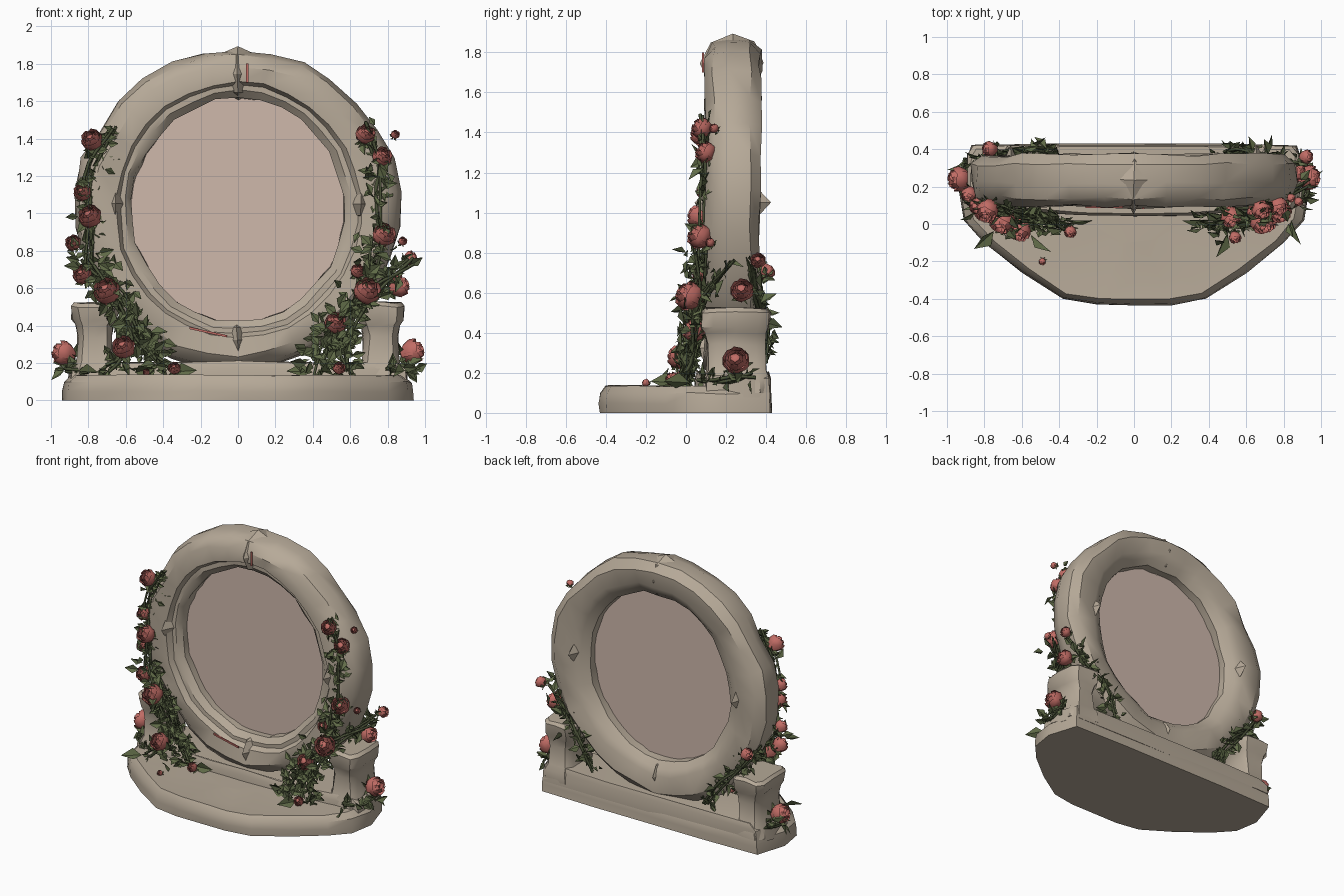
import bpy, bmesh, math, random
from math import sin, cos, pi
from mathutils import Vector, noise

random.seed(4)
if "Cube" in bpy.data.objects:
    bpy.data.objects.remove(bpy.data.objects["Cube"])


def material(name, rgb):
    m = bpy.data.materials.new(name)
    m.use_nodes = True
    m.diffuse_color = (*rgb, 1)
    bsdf = m.node_tree.nodes["Principled BSDF"]
    bsdf.inputs["Base Color"].default_value = (*rgb, 1)
    bsdf.inputs["Roughness"].default_value = 0.9
    return m


stone = material("warm stone", (0.47, 0.40, 0.315))
glass = material("pale pink panel", (0.62, 0.48, 0.41))
pink = material("rose pink", (0.53, 0.15, 0.13))
green = material("leaf green", (0.12, 0.15, 0.065))
dark = material("dark stem", (0.07, 0.085, 0.04))


def finish(bm, name, mats, angle=40):
    bmesh.ops.recalc_face_normals(bm, faces=bm.faces)
    me = bpy.data.meshes.new(name)
    bm.to_mesh(me)
    bm.free()
    for m in mats:
        me.materials.append(m)
    ob = bpy.data.objects.new(name, me)
    bpy.context.collection.objects.link(ob)
    if angle:
        bpy.ops.object.select_all(action="DESELECT")
        ob.select_set(True)
        bpy.context.view_layer.objects.active = ob
        bpy.ops.object.shade_smooth_by_angle(angle=math.radians(angle))
    return ob


def weather(bm, amount, scale=5):
    """Push vertices about to give worn, lumpy stone."""
    for v in bm.verts:
        v.co += noise.noise_vector(v.co * scale) * amount


def loft(rings, closed=False):
    """Skin a list of equal loops; cap the ends unless closed."""
    bm = bmesh.new()
    loops = [[bm.verts.new(p) for p in ring] for ring in rings]
    n = len(loops[0])
    pairs = list(zip(loops, loops[1:] + loops[:1]))
    for a, b in pairs if closed else pairs[:-1]:
        for i in range(n):
            bm.faces.new((a[i], a[(i + 1) % n], b[(i + 1) % n], b[i]))
    if not closed:
        bm.faces.new(loops[0])
        bm.faces.new(loops[-1])
    return bm


# Base slab with a broken, faceted front edge
half = [(0, -0.43), (0.2, -0.43), (0.38, -0.40), (0.6, -0.26), (0.8, -0.10),
        (0.91, 0.02), (0.94, 0.2), (0.87, 0.42), (0.45, 0.43)]
outline = half + [(0, 0.43)] + [(-x, y) for x, y in reversed(half[1:])]
levels = [(0, 1), (0.05, 1.0), (0.10, 0.99), (0.135, 0.94), (0.13, 0.72), (0.13, 0.3)]
bm = loft([[(x * s, 0.05 + (y - 0.05) * s, z) for x, y in outline] for z, s in levels])
for v in bm.verts:
    if v.co.z > 0.01:
        v.co += noise.noise_vector(v.co * 6) * 0.014
finish(bm, "base_slab", [stone], 35)

# Low step along the back
step = [(-0.9, 0.10), (-0.6, 0.07), (-0.3, 0.05), (0, 0.04), (0.3, 0.05), (0.6, 0.07),
        (0.9, 0.10), (0.91, 0.3), (0.87, 0.42), (0.4, 0.425), (-0.4, 0.425), (-0.87, 0.42), (-0.91, 0.3)]
bm = loft([[(x * s, 0.25 + (y - 0.25) * s, z) for x, y in step]
           for z, s in [(0.08, 1), (0.17, 0.99), (0.205, 0.92)]])
weather(bm, 0.012)
finish(bm, "back_step", [stone], 35)

# Round frame: radial offset from the opening, and depth
section = [(0, 0.17), (0.04, 0.135), (0.07, 0.135), (0.09, 0.10), (0.20, 0.095), (0.27, 0.14),
           (0.295, 0.22), (0.29, 0.32), (0.23, 0.37), (0.10, 0.365), (0.05, 0.34), (0, 0.30)]
SEG, CZ = 30, 1.02
rings = []
for k in range(SEG):
    a = 2 * pi * k / SEG
    chip = random.uniform(-0.02, 0.015)
    rings.append([((0.57 + t + chip * (t > 0.15)) * sin(a), y,
                   CZ + (0.60 + t * 0.9 + chip * (t > 0.15)) * cos(a)) for t, y in section])
bm = loft(rings, True)
weather(bm, 0.022, 6)
finish(bm, "round_frame", [stone], 38)

# Panel filling the opening
bm = bmesh.new()
bmesh.ops.create_cone(bm, cap_ends=True, segments=48, radius1=0.585, radius2=0.585, depth=0.02)
for v in bm.verts:
    v.co = Vector((v.co.x, 0.235 + v.co.z, CZ + v.co.y * 1.05))
finish(bm, "round_panel", [glass], 30)


# Faceted stone bosses set around the frame
def boss(name, loc, size):
    bm = bmesh.new()
    bmesh.ops.create_uvsphere(bm, u_segments=4, v_segments=4, radius=1)
    for v in bm.verts:
        v.co = Vector((v.co.x * size[0], v.co.y * size[1], v.co.z * size[2])) + Vector(loc)
    weather(bm, 0.012)
    finish(bm, name, [stone], 30)


boss("keystone", (0, 0.23, 1.75), (0.13, 0.16, 0.145))
boss("bottom_boss", (0, 0.22, 0.32), (0.08, 0.17, 0.10))
for side, s in (("left", 1), ("right", -1)):
    boss(side + "_boss", (s * 0.655, 0.23, 1.05), (0.085, 0.19, 0.085))

# Capped pillars either side of the frame
for side, s in (("left", 1), ("right", -1)):
    rows = [(0.10, 0.12, 0.17), (0.17, 0.115, 0.165), (0.21, 0.095, 0.145), (0.34, 0.09, 0.14),
            (0.40, 0.10, 0.15), (0.43, 0.12, 0.165), (0.50, 0.125, 0.17), (0.52, 0.105, 0.15)]
    unit = [(-1, -0.7), (-0.7, -1), (0, -1), (0.7, -1), (1, -0.7), (1, 0),
            (1, 0.7), (0.7, 1), (0, 1), (-0.7, 1), (-1, 0.7), (-1, 0)]
    bm = loft([[(s * 0.765 + x * hx, 0.25 + y * hy, z) for x, y in unit] for z, hx, hy in rows])
    weather(bm, 0.014, 8)
    finish(bm, side + "_pillar", [stone], 38)


def leaf(bm, p, d, length, mat=0):
    """Folded pointed leaf starting at p and growing along d."""
    d = d.normalized()
    side = d.cross(Vector((random.uniform(-1, 1), -1, random.uniform(-0.3, 1)))).normalized()
    up = side.cross(d)
    mid = p + d * length * 0.45
    pts = [p, mid + side * length * 0.3 + up * length * 0.12, p + d * length - up * length * 0.1,
           mid - side * length * 0.3 + up * length * 0.12]
    v = [bm.verts.new(q) for q in pts]
    for f in ((v[0], v[1], v[2]), (v[0], v[2], v[3])):
        bm.faces.new(f).material_index = mat


def rose(name, loc, r, facing):
    """Closed bud core wrapped in three rows of petals, with sepals below."""
    bm = bmesh.new()
    turn = Vector(facing).to_track_quat("Z", "Y")
    loc = Vector(loc)
    bmesh.ops.create_icosphere(bm, subdivisions=1, radius=0.62)
    for row, (n, rad, top, flare) in enumerate([(3, 0.6, 0.95, 0.5), (4, 0.8, 0.85, 0.62), (5, 1.0, 0.6, 0.8)]):
        for k in range(n):
            a0 = 2 * pi * k / n + row * 0.7
            grid = []
            for j in range(4):
                t = j / 3
                for u in (-1, -0.4, 0.4, 1):
                    a = a0 + u * 1.25 * pi / n
                    q = rad * (sin(pi * (0.12 + 0.48 * t)) if t < 1 else flare + 0.12 * (1 - u * u)) + 0.03 * u
                    grid.append(bm.verts.new((q * cos(a), q * sin(a),
                                              -0.85 + t * (top + 0.85) - 0.3 * u * u * t)))
            for j in range(3):
                for i in range(3):
                    m = j * 4 + i
                    bm.faces.new((grid[m], grid[m + 1], grid[m + 5], grid[m + 4]))
    for k in range(5):
        a = 2 * pi * k / 5
        leaf(bm, Vector((0, 0, -0.9)), Vector((cos(a), sin(a), 0.15)), 1.15, 1)
    for v in bm.verts:
        v.co = loc + turn @ (v.co * r)
    finish(bm, name, [pink, green], 50)


# Roses: x, y, z, radius
blooms = {
    "left": [(0.68, 0.08, 1.42, 0.055), (0.77, 0.10, 1.30, 0.055), (0.78, 0.07, 0.88, 0.065),
             (0.92, 0.36, 0.76, 0.04), (0.64, 0.07, 0.69, 0.04), (0.86, 0.28, 0.61, 0.06),
             (0.69, 0.02, 0.58, 0.075), (0.52, 0.04, 0.41, 0.06), (0.93, 0.25, 0.26, 0.07),
             (0.84, 0.14, 1.42, 0.025), (0.54, -0.07, 0.17, 0.035), (0.88, 0.12, 0.85, 0.025)],
    "right": [(-0.78, 0.08, 1.39, 0.06), (-0.83, 0.10, 1.11, 0.05), (-0.79, 0.07, 0.98, 0.065),
              (-0.88, 0.16, 0.84, 0.045), (-0.83, 0.10, 0.67, 0.055), (-0.70, 0.02, 0.58, 0.075),
              (-0.61, -0.03, 0.28, 0.065), (-0.93, 0.24, 0.25, 0.07), (-0.34, -0.04, 0.17, 0.035),
              (-0.77, 0.40, 0.70, 0.045), (-0.49, -0.2, 0.15, 0.02)]}
for side, items in blooms.items():
    for i, (x, y, z, r) in enumerate(items):
        out = (x * 1.2, -0.1, 0.35) if y > 0.2 else (x * 0.4, -0.8, 0.55)
        rose(f"{side}_rose_{i + 1}", (x, y, z), r, out)

# Climbing vines: points, number of leaves, spread
vines = {
    "left_front_vine": ([(0.42, -0.02, 0.16), (0.47, 0.03, 0.35), (0.68, 0.06, 0.58), (0.75, 0.07, 0.85)], 150, 0.075),
    "left_upper_vine": ([(0.75, 0.08, 0.8), (0.74, 0.08, 1.1), (0.76, 0.09, 1.25), (0.68, 0.09, 1.47)], 50, 0.045),
    "left_side_vine": ([(0.60, -0.02, 0.16), (0.56, 0.04, 0.25), (0.66, 0.06, 0.50), (0.92, 0.22, 0.74)], 50, 0.05),
    "right_front_vine": ([(-0.40, -0.02, 0.16), (-0.52, 0.02, 0.32), (-0.64, 0.04, 0.55), (-0.80, 0.09, 0.75)], 130, 0.065),
    "right_upper_vine": ([(-0.80, 0.1, 0.7), (-0.80, 0.1, 1.0), (-0.80, 0.1, 1.2), (-0.66, 0.08, 1.46)], 70, 0.045),
    "right_side_vine": ([(-0.72, -0.03, 0.16), (-0.60, 0.0, 0.25), (-0.58, 0.05, 0.42), (-0.72, 0.06, 0.6)], 60, 0.06),
    "left_back_vine": ([(0.48, 0.39, 0.24), (0.58, 0.39, 0.42), (0.72, 0.36, 0.58), (0.86, 0.34, 0.72)], 60, 0.045),
    "right_back_vine": ([(-0.44, 0.39, 0.24), (-0.58, 0.39, 0.45), (-0.72, 0.36, 0.58), (-0.84, 0.34, 0.74)], 60, 0.045),
    "left_foot_vine": ([(0.80, 0.07, 0.16), (0.90, 0.14, 0.16), (0.92, 0.24, 0.17), (0.91, 0.34, 0.19)], 24, 0.03),
    "right_foot_vine": ([(-0.80, 0.07, 0.16), (-0.90, 0.14, 0.16), (-0.92, 0.24, 0.17), (-0.91, 0.34, 0.19)], 24, 0.03)}
for name, (pts, count, spread) in vines.items():
    pts = [Vector(p) for p in pts]
    bm = bmesh.new()
    for k in range(count):
        f = (k + 0.5) / count * (len(pts) - 1)
        i = int(f)
        off = Vector([random.gauss(0, 0.6) for _ in range(3)]) * spread
        off.y *= 0.6
        p = pts[i].lerp(pts[i + 1], f - i) + off
        d = Vector((random.gauss(0, 1), random.gauss(0, 0.5), random.gauss(0.1, 0.8)))
        p.z = max(p.z, 0.16)
        leaf(bm, p, d, random.uniform(0.05, 0.10), int(k % 4 == 0))
    finish(bm, name + "_leaves", [green, dark], 0)
    # Twining stems
    cu = bpy.data.curves.new(name + "_stems", "CURVE")
    cu.dimensions, cu.bevel_depth, cu.bevel_resolution, cu.resolution_u = "3D", 0.009, 0, 4
    for strand in range(3):
        sp = cu.splines.new("BEZIER")
        sp.bezier_points.add(len(pts) - 1)
        for b, p in zip(sp.bezier_points, pts):
            b.co = p + Vector([random.uniform(-0.5, 0.5) * spread for _ in range(3)])
            b.handle_left_type = b.handle_right_type = "AUTO"
    cu.materials.append(dark)
    bpy.context.collection.objects.link(bpy.data.objects.new(name + "_stems", cu))

# Large leaves lying on the slab
bm = bmesh.new()
for x, y, dx, dy in [(-0.36, 0.02, 1, -0.1), (-0.55, -0.06, 0.6, -0.6), (-0.75, -0.04, -0.6, -0.6),
                     (0.4, 0.02, -1, -0.1), (0.5, -0.05, -0.3, -0.8), (0.84, 0.02, 0.3, -1)]:
    leaf(bm, Vector((x, y, 0.15)), Vector((dx, dy, 0.1)), 0.14)
finish(bm, "slab_leaves", [green], 0)

# Thin pink streaks on the frame
for name, x, z, w, h, tilt, y in [("lower_streak", -0.16, 0.365, 0.2, 0.012, -0.22, 0.09),
                                  ("upper_streak", 0.05, 1.75, 0.012, 0.1, 0.0, 0.085)]:
    bm = bmesh.new()
    bmesh.ops.create_cube(bm, size=1)
    for v in bm.verts:
        v.co = Vector((x + v.co.x * w, y + v.co.y * 0.009, z + v.co.z * h + v.co.x * w * tilt))
    finish(bm, name, [pink], 0)
